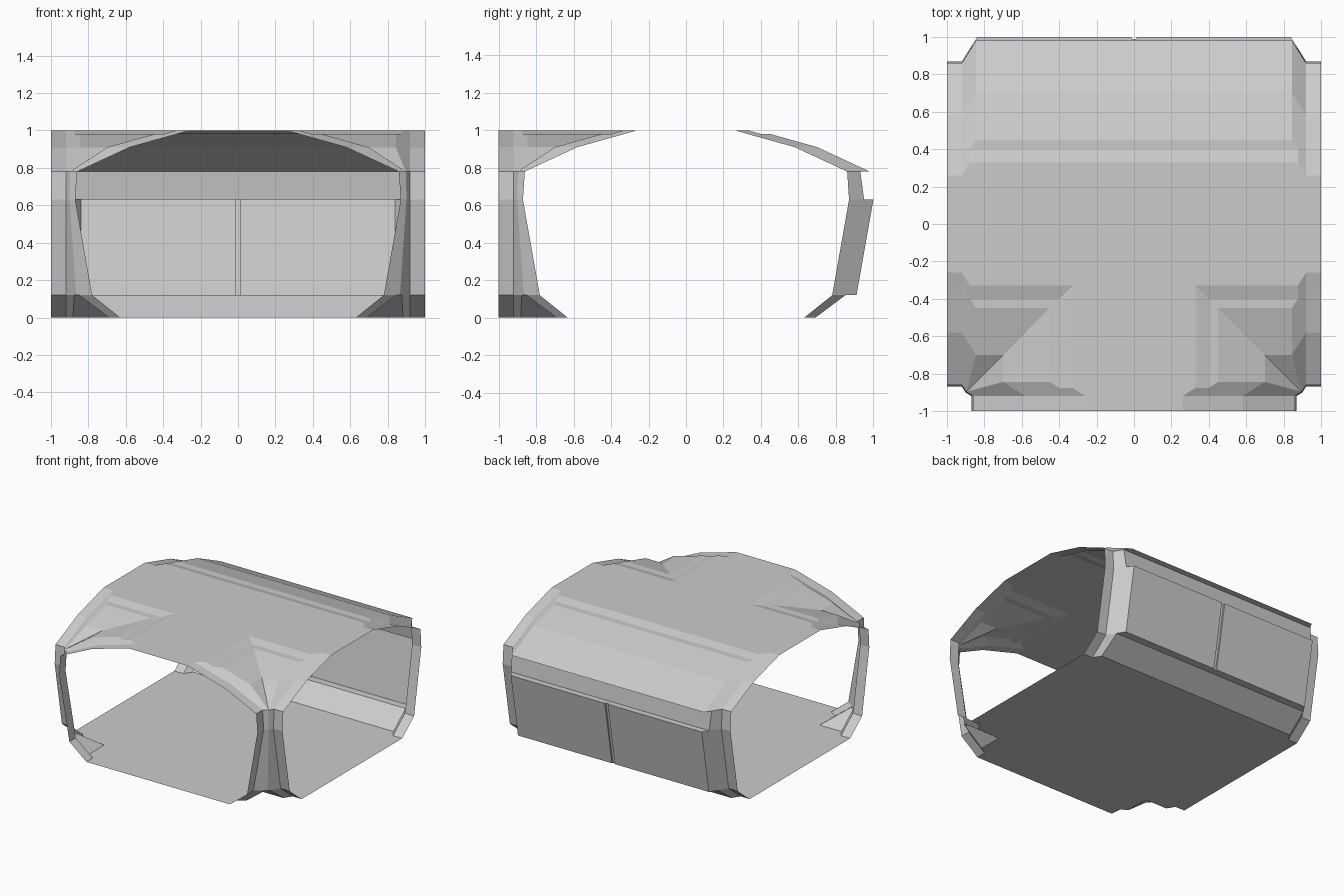
import bpy, bmesh

if "Cube" in bpy.data.objects:
    bpy.data.objects.remove(bpy.data.objects["Cube"])

# Wall section, bottom to top: (z, offset at the end ribs, offset at the recessed panels)
PROFILE = [
    (0.00, 0.63, 0.69), (0.12, 0.78, 0.85), (0.12, 0.78, 0.91),
    (0.63, 0.87, 1.00), (0.63, 0.87, 0.95), (0.78, 0.86, 0.93),
    (0.78, 0.86, 0.98), (0.91, 0.58, 0.70), (0.98, 0.33, 0.45),
    (0.98, 0.33, 0.40), (1.00, 0.26, 0.33),
]
RIB = 0.92      # where the end rib stops
SLOPE = 0.63    # bevel run per unit of recess depth
SEAM = 0.013    # half width of the seam in the back wall
PANEL = (2, 3)  # profile rows carrying the seam


def corner_path(z, rib, out):
    """Plan outline of the front right corner, mitred along the diagonal."""
    tx = RIB - SLOPE * (out - rib)
    if out <= tx:
        mid = [(tx, -out), (out, -out), (out, -tx)]
    else:  # the two bevels meet before reaching full depth
        m = rib + (RIB - rib) / (1 + SLOPE)
        mid = [(m, -m)] * 3
    pts = [(1, -rib), (RIB, -rib)] + mid + [(rib, -RIB), (rib, -1)]
    return [(x, y, z) for x, y in pts]


def back_path(z, rib, out, seam):
    """Plan outline of the back wall, right to left, with the centre seam."""
    tx = RIB - SLOPE * (out - rib)
    half = [(1, rib), (RIB, rib), (tx, out), (SEAM, out), (SEAM, out - seam)]
    pts = half + [(-x, y) for x, y in reversed(half)]
    return [(x, y, z) for x, y in pts]


def mirrored(path):
    return [(-x, y, z) for x, y, z in path]


def make_object(name, rows, cap=False):
    """Loft a list of equal-length rows, or fill one outline as a flat face."""
    bm = bmesh.new()
    grid = [[bm.verts.new(p) for p in row] for row in rows]
    if cap:
        bm.faces.new(grid[0])
    for a, b in zip(grid, grid[1:]):
        for i in range(len(a) - 1):
            bm.faces.new((a[i], a[i + 1], b[i + 1], b[i]))
    bmesh.ops.remove_doubles(bm, verts=bm.verts[:], dist=0.0005)
    bmesh.ops.dissolve_degenerate(bm, edges=bm.edges[:], dist=0.0005)
    bmesh.ops.recalc_face_normals(bm, faces=bm.faces[:])
    mesh = bpy.data.meshes.new(name)
    bm.to_mesh(mesh)
    bm.free()
    obj = bpy.data.objects.new(name, mesh)
    bpy.context.collection.objects.link(obj)
    return obj


corners = [corner_path(*p) for p in PROFILE]
backs = [back_path(*p, 0.012 if i in PANEL else 0) for i, p in enumerate(PROFILE)]

# Front corner pillars, running up into the vaulted ceiling corners
make_object("front_right_pillar", corners)
make_object("front_left_pillar", [mirrored(r) for r in corners])

# Closed back wall with ledges, end ribs and the centre seam
make_object("back_wall", backs)

# Flat floor and ceiling filling the lowest and highest outlines
for name, k in (("floor", 0), ("ceiling", -1)):
    outline = backs[k] + mirrored(corners[k]) + corners[k][::-1]
    make_object(name, [outline], cap=True)
